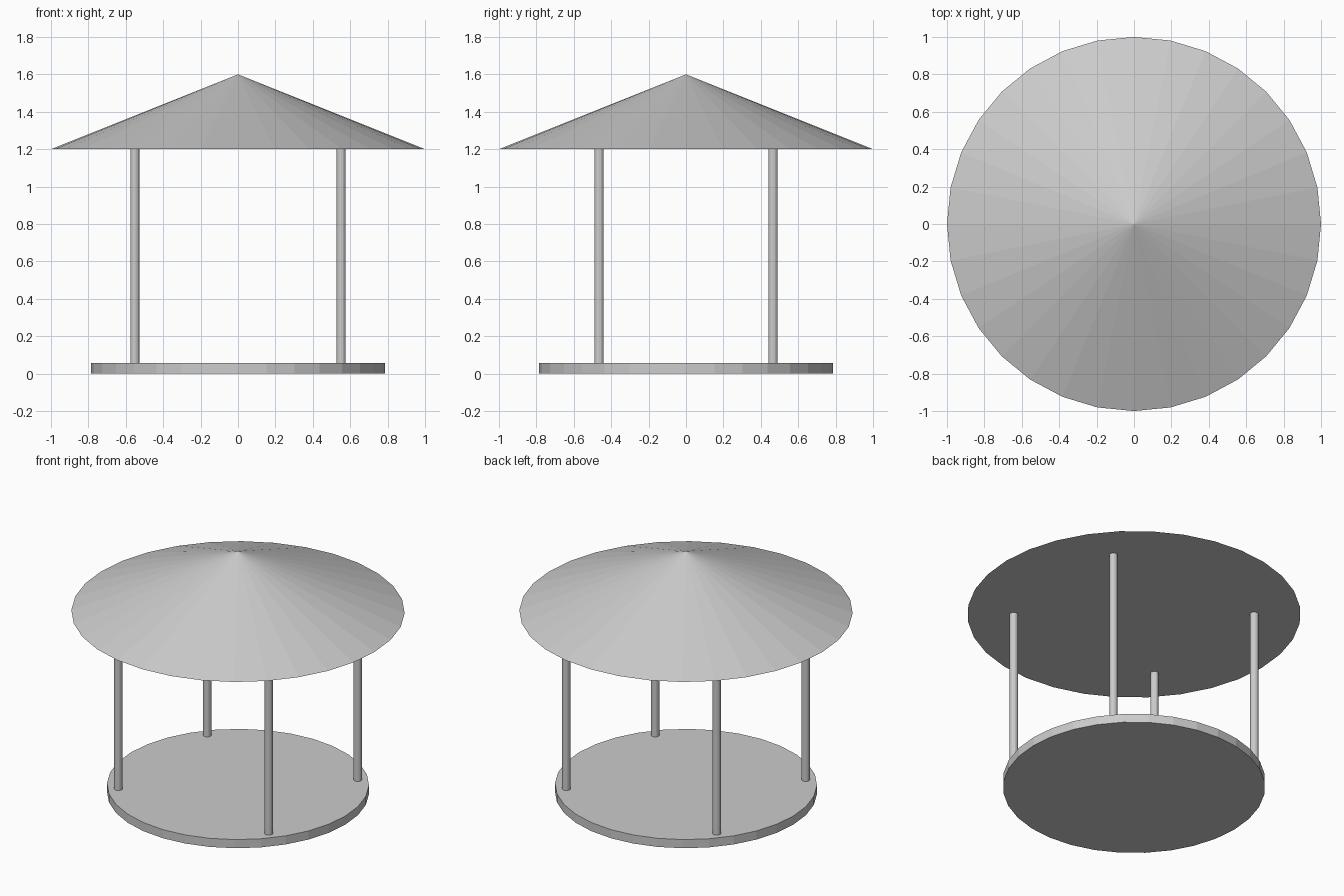
import bpy

if "Cube" in bpy.data.objects:
    bpy.data.objects.remove(bpy.data.objects["Cube"])


def cone(name, sides, r_bottom, r_top, z0, z1, x=0, y=0):
    bpy.ops.mesh.primitive_cone_add(vertices=sides, radius1=r_bottom, radius2=r_top,
                                    depth=z1 - z0, location=(x, y, (z0 + z1) / 2))
    obj = bpy.context.object
    obj.name = name
    return obj


# Round floor slab
cone("floor", 32, 0.786, 0.786, 0, 0.057)

# Four slim posts between floor and roof
for side, x in (("left", -0.551), ("right", 0.551)):
    for end, y in (("front", -0.465), ("back", 0.465)):
        cone(f"{end}_{side}_post", 16, 0.025, 0.025, 0.057, 1.2, x, y)

# Closed conical roof
cone("roof", 32, 1.0, 0, 1.2, 1.6)
